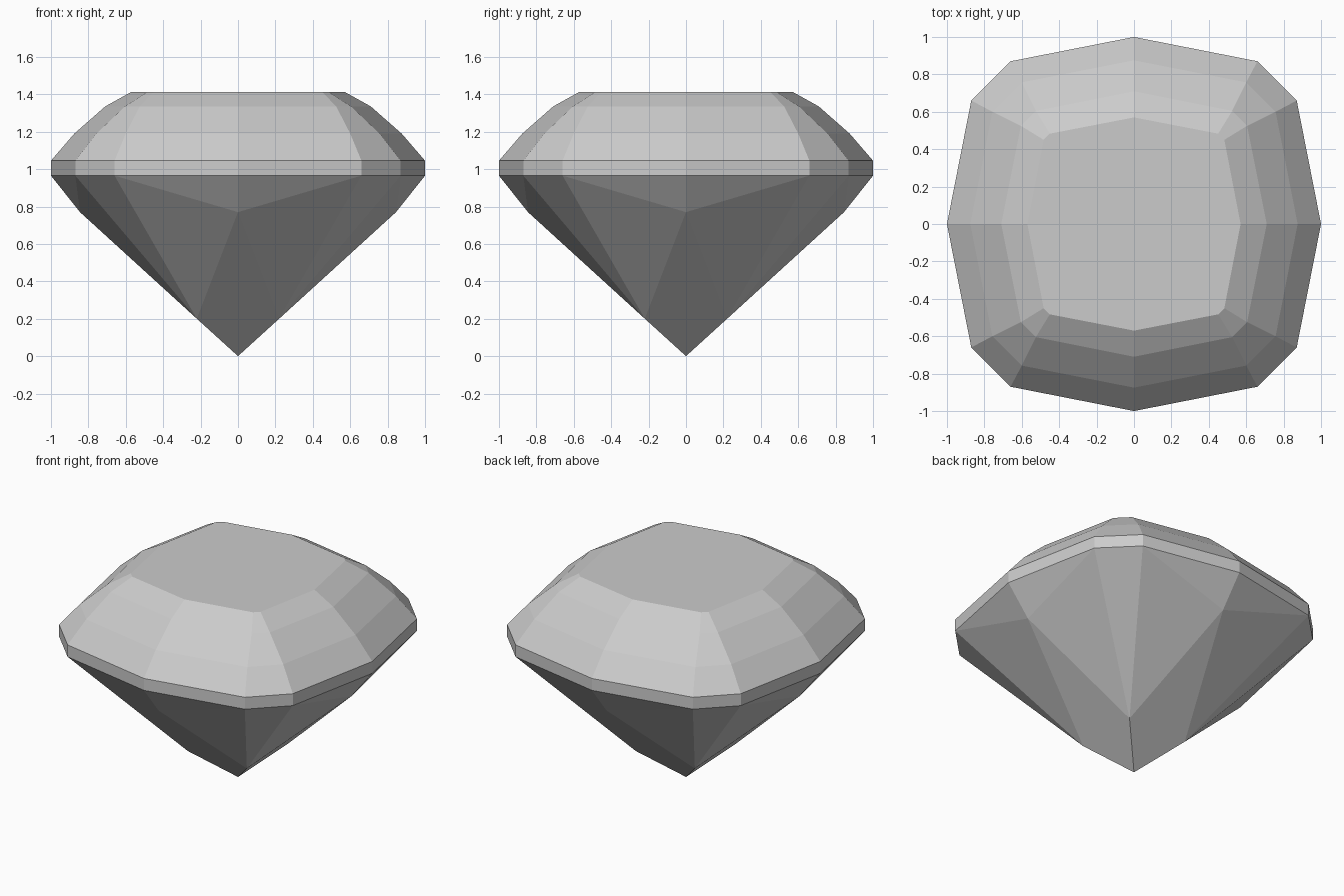
import bpy
import bmesh
from math import cos, sin, pi

if "Cube" in bpy.data.objects:
    bpy.data.objects.remove(bpy.data.objects["Cube"])

GREY = (0.6, 0.6, 0.6, 1)
mat = bpy.data.materials.new("gem_grey")
mat.use_nodes = True
mat.diffuse_color = GREY
mat.node_tree.nodes["Principled BSDF"].inputs["Base Color"].default_value = GREY


def turn(x, y, z, q):
    """Rotate a point by q quarter turns about the vertical axis."""
    c, s = round(cos(q * pi / 2)), round(sin(q * pi / 2))
    return (x * c - y * s, x * s + y * c, z)


def ring(bm, side, near, far, z):
    """Cushion outline: per quarter, one side point and two corner points."""
    return [bm.verts.new(turn(x, y, z, q)) for q in range(4)
            for x, y in ((side, 0), (far, near), (near, far))]


def bridge(bm, low, high):
    n = len(low)
    for i in range(n):
        j = (i + 1) % n
        bm.faces.new((low[i], low[j], high[j], high[i]))


def finish(bm, name):
    bmesh.ops.recalc_face_normals(bm, faces=bm.faces)
    mesh = bpy.data.meshes.new(name)
    bm.to_mesh(mesh)
    bm.free()
    mesh.materials.append(mat)
    bpy.context.collection.objects.link(bpy.data.objects.new(name, mesh))


GIRDLE = (1, 0.66, 0.87)
GIRDLE_LOW, GIRDLE_HIGH = 0.965, 1.045

# Crown: three stepped tiers closed by the flat table, with the girdle band below
bm = bmesh.new()
tiers = [(*GIRDLE, GIRDLE_LOW), (*GIRDLE, GIRDLE_HIGH), (0.875, 0.6, 0.757, 1.19),
         (0.71, 0.525, 0.605, 1.335), (0.57, 0.45, 0.483, 1.413)]
rings = [ring(bm, *tier) for tier in tiers]
for low, high in zip(rings, rings[1:]):
    bridge(bm, low, high)
bm.faces.new(rings[-1])
finish(bm, "crown_and_girdle")

# Pavilion: side kites meeting at the point, with triangles up to the girdle
bm = bmesh.new()
rim = ring(bm, *GIRDLE, GIRDLE_LOW)
tip = bm.verts.new((0, 0, 0))
sides = [bm.verts.new(turn(0.845, 0, 0.77, q)) for q in range(4)]
corners = [bm.verts.new(turn(0.22, 0.22, 0.2, q)) for q in range(4)]
for q in range(4):
    mid, right, left = rim[3 * q:3 * q + 3]
    before = rim[3 * q - 1]
    side, corner, nxt = sides[q], corners[q], sides[(q + 1) % 4]
    bm.faces.new((tip, corners[q - 1], side, corner))
    bm.faces.new((mid, right, side))
    bm.faces.new((before, mid, side))
    bm.faces.new((right, corner, side))
    bm.faces.new((left, nxt, corner))
    bm.faces.new((right, left, corner))
finish(bm, "pavilion")
